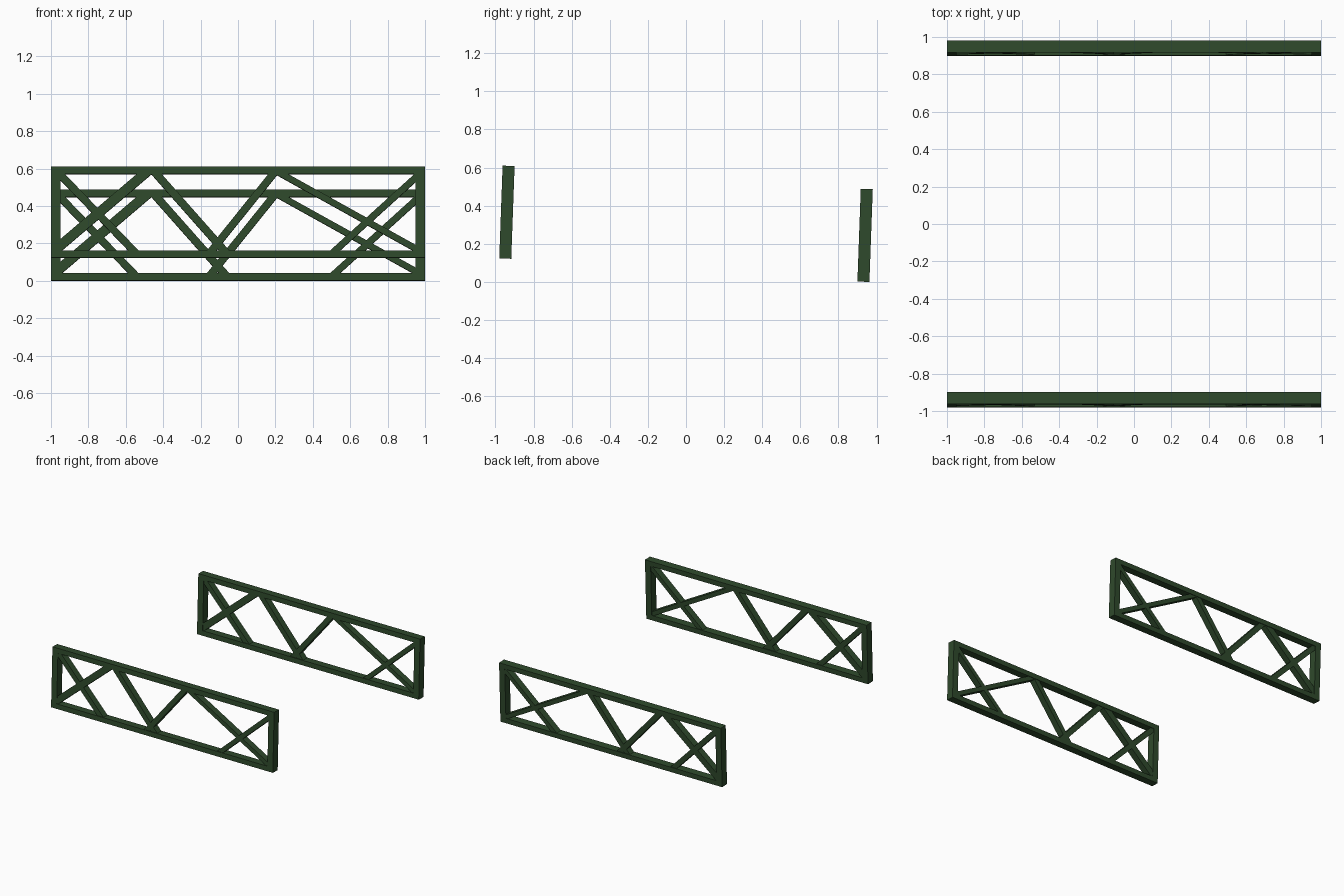
import bpy, bmesh, math
from mathutils import Vector, Matrix

if "Cube" in bpy.data.objects:
    bpy.data.objects.remove(bpy.data.objects["Cube"])

H, T = 0.487, 0.063          # panel height and thickness
CHORD, POST = 0.04, 0.05     # frame member widths
LEAN = math.radians(-2.07)

mat = bpy.data.materials.new("dark_green_paint")
mat.diffuse_color = (0.028, 0.068, 0.025, 1)
mat.use_nodes = True
mat.node_tree.nodes["Principled BSDF"].inputs["Base Color"].default_value = mat.diffuse_color


def box(bm, x0, x1, z0, z1, depth):
    m = Matrix.Translation(((x0 + x1) / 2, 0, (z0 + z1) / 2)) @ Matrix.Diagonal((x1 - x0, depth, z1 - z0, 1))
    return bmesh.ops.create_cube(bm, size=1, matrix=m)


def finish(bm, name, place):
    bmesh.ops.recalc_face_normals(bm, faces=bm.faces)
    me = bpy.data.meshes.new(name)
    bm.to_mesh(me)
    bm.free()
    me.materials.append(mat)
    ob = bpy.data.objects.new(name, me)
    ob.matrix_world = place
    bpy.context.collection.objects.link(ob)


def brace(name, a, b, width, place):
    """Diagonal bar through a and b, trimmed inside the frame."""
    a, b = Vector((a[0], 0, a[1])), Vector((b[0], 0, b[1]))
    d = b - a
    bm = bmesh.new()
    m = (Matrix.Translation((a + b) / 2) @ Matrix.Rotation(-math.atan2(d.z, d.x), 4, 'Y')
         @ Matrix.Diagonal((d.length + 0.3, T - 0.01, width, 1)))
    bmesh.ops.create_cube(bm, size=1, matrix=m)
    for co, no in (((0.97, 0, 0), (1, 0, 0)), ((-0.97, 0, 0), (-1, 0, 0)),
                   ((0, 0, H - 0.02), (0, 0, 1)), ((0, 0, 0.02), (0, 0, -1))):
        bmesh.ops.bisect_plane(bm, geom=bm.verts[:] + bm.edges[:] + bm.faces[:],
                               plane_co=co, plane_no=no, clear_outer=True)
        bmesh.ops.holes_fill(bm, edges=[e for e in bm.edges if e.is_boundary])
    finish(bm, name, place)


# Brace centre lines: start (x, z), end (x, z), width
BRACES = [
    ((-0.945, 0.44), (-0.56, 0.04), 0.04),
    ((-0.945, 0.07), (-0.505, 0.445), 0.052),
    ((-0.435, 0.447), (-0.075, 0.04), 0.042),
    ((-0.14, 0.04), (0.187, 0.447), 0.04),
    ((0.235, 0.447), (0.95, 0.05), 0.034),
    ((0.52, 0.04), (0.95, 0.43), 0.036),
]

for side, y, z in (("front", -0.9485, 0.1225), ("back", 0.931, 0.0011)):
    place = Matrix.Translation((0, y, z)) @ Matrix.Rotation(LEAN, 4, 'X')
    # Chords and end posts
    for name, dims in (("bottom_chord", (-1, 1, 0, CHORD)),
                       ("top_chord", (-1, 1, H - CHORD, H)),
                       ("left_post", (-1, -1 + POST, CHORD, H - CHORD)),
                       ("right_post", (1 - POST, 1, CHORD, H - CHORD))):
        bm = bmesh.new()
        box(bm, *dims, T)
        finish(bm, f"{side}_{name}", place)
    # Diagonal braces
    for i, (a, b, w) in enumerate(BRACES, 1):
        brace(f"{side}_brace_{i}", a, b, w, place)
